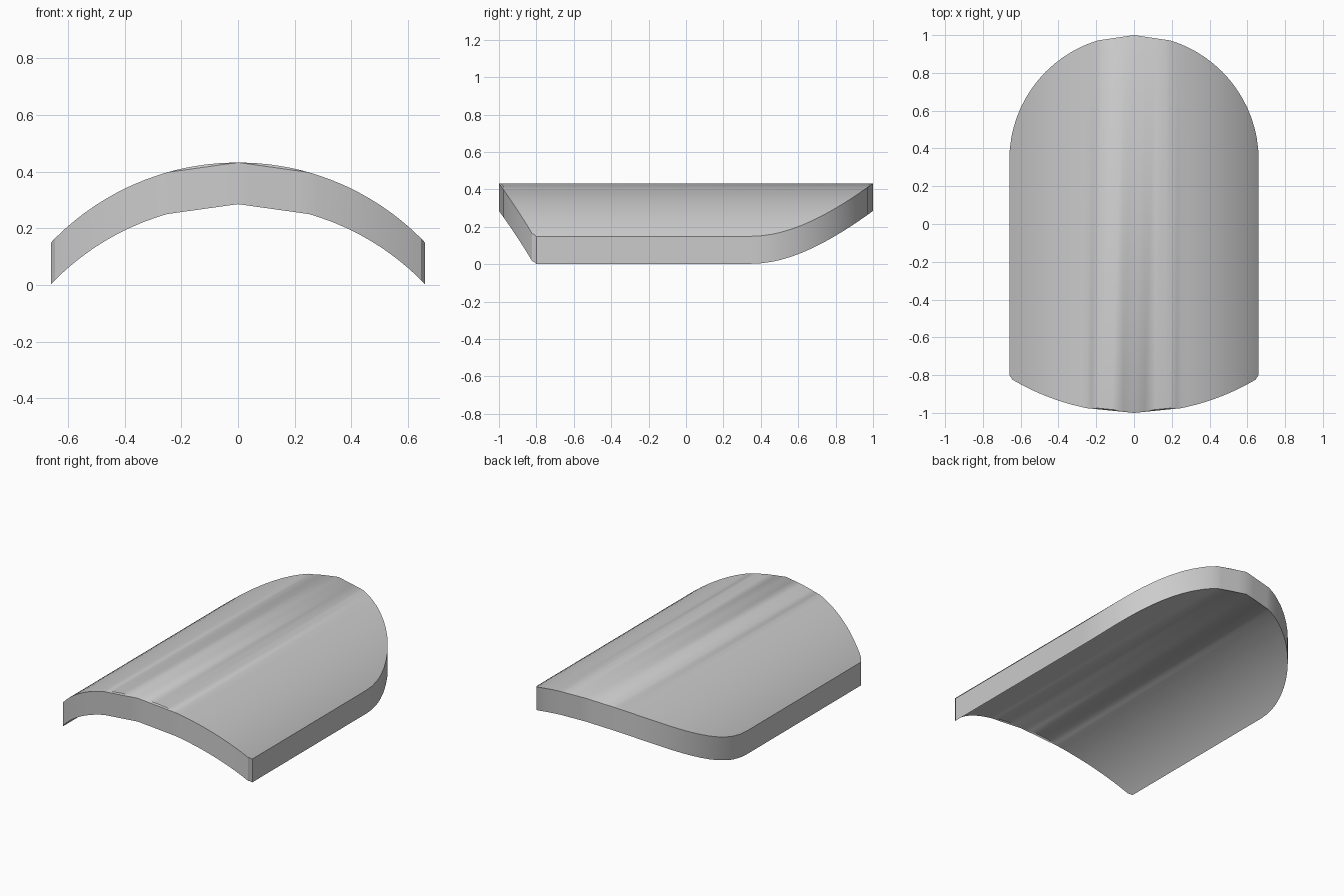
import bpy, bmesh
from math import sin, sqrt, radians

cube = bpy.data.objects.get("Cube")
if cube:
    bpy.data.objects.remove(cube, do_unlink=True)

HALF, THICK, ARC, LIP = 0.66, 0.147, 0.911, 0.006
FRONT_KNOT, BACK_KNOT = 0.25, 0.19


def crown(x):
    """Height of the arched upper skin."""
    return 0.432 - ARC + sqrt(ARC**2 - x**2)


def front(x):
    x = abs(x)
    if x > 0.645:
        return -0.82 + (x - 0.645) * 1.3
    return -1.26 + 0.264 + 1.264 - sqrt(1.264**2 - x**2) - 0.004


def back(x):
    return 0.34 + sqrt(max(HALF**2 - x**2, 0))


def chord(f, x, knot):
    """Follow f, but run straight between the ridge and the knot."""
    t = abs(x) / knot
    return f(x) if t >= 1 else f(0) + (f(knot) - f(0)) * t


# Columns across the width, closer together near the sides
half = [HALF * sin(radians(a)) for a in range(0, 91, 5)]
half += [FRONT_KNOT, BACK_KNOT, 0.645]
xs = sorted({round(s * x, 4) for x in half for s in (-1, 1)})

# Arched slab: four rows of points per column, on both skins
bm = bmesh.new()
skins = []
for drop in (0, THICK):
    grid = []
    for x in xs:
        yf, yb = chord(front, x, FRONT_KNOT), chord(back, x, BACK_KNOT)
        z = crown(x)
        rows = [(yf, chord(crown, x, FRONT_KNOT)), (yf + LIP, z),
                (yb - LIP, z), (yb, chord(crown, x, BACK_KNOT))]
        grid.append([bm.verts.new((x, y, h - drop)) for y, h in rows])
    skins.append(grid)

top, bottom = skins
for grid in skins:
    for a, b in zip(grid, grid[1:]):
        for j in range(3):
            bm.faces.new((a[j], b[j], b[j + 1], a[j + 1]))

# Rim walls join the two skins all the way round
for i in range(len(xs) - 1):
    for j in (0, 3):
        bm.faces.new((top[i][j], top[i + 1][j], bottom[i + 1][j], bottom[i][j]))
for i in (0, -1):
    for j in range(3):
        bm.faces.new((top[i][j], top[i][j + 1], bottom[i][j + 1], bottom[i][j]))
bmesh.ops.recalc_face_normals(bm, faces=bm.faces)

mesh = bpy.data.meshes.new("arched_panel")
bm.to_mesh(mesh)
bm.free()
panel = bpy.data.objects.new("arched_panel", mesh)
bpy.context.collection.objects.link(panel)

# Plain grey finish
grey = bpy.data.materials.new("plain_grey")
grey.use_nodes = True
color = (0.6, 0.6, 0.6, 1)
grey.diffuse_color = color
grey.node_tree.nodes["Principled BSDF"].inputs["Base Color"].default_value = color
mesh.materials.append(grey)

# Smooth skins with crisp rims
bpy.ops.object.select_all(action="DESELECT")
panel.select_set(True)
bpy.context.view_layer.objects.active = panel
bpy.ops.object.shade_smooth_by_angle(angle=radians(30))
